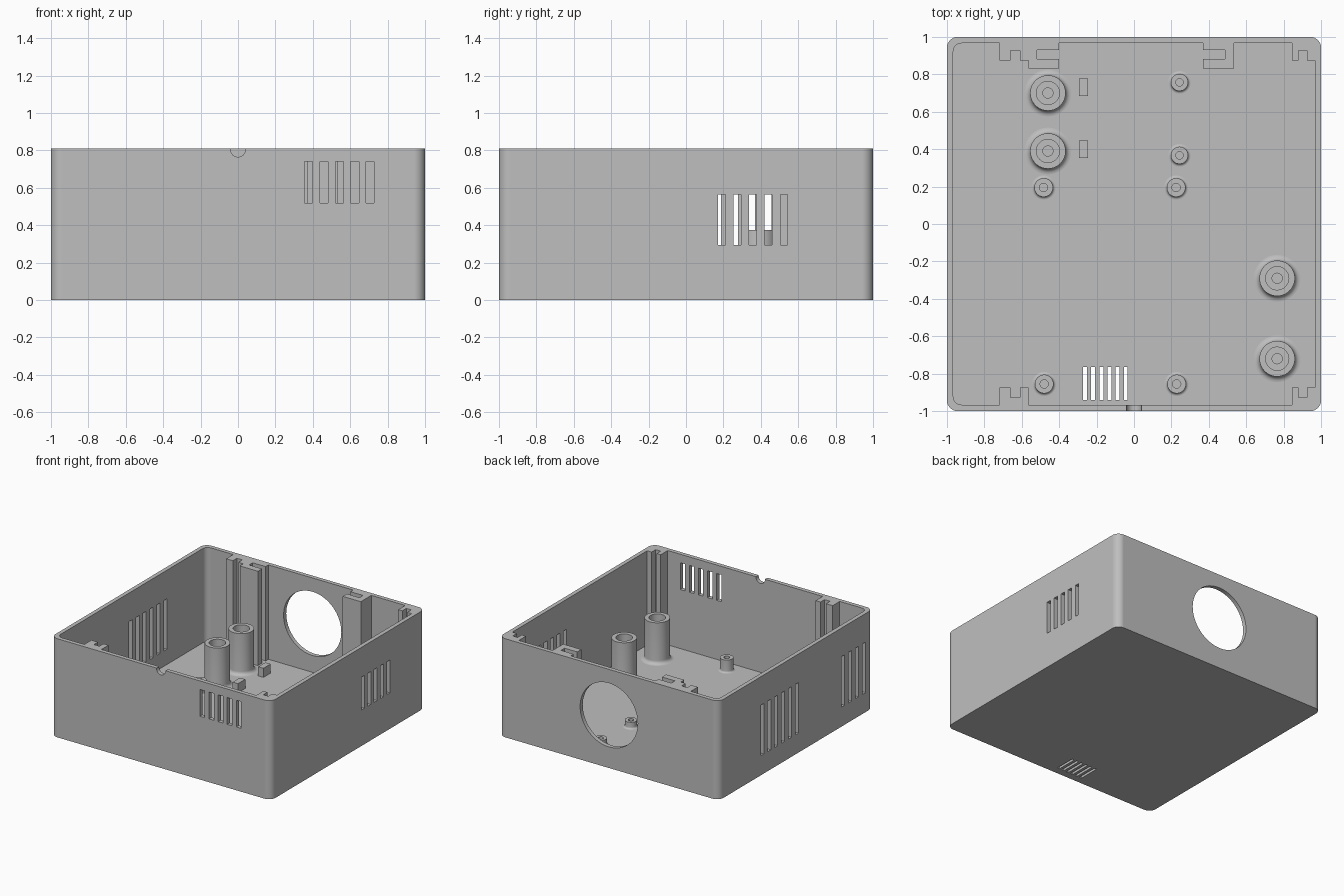
import bpy, bmesh, math
from mathutils import Matrix, Vector

if "Cube" in bpy.data.objects:
    bpy.data.objects.remove(bpy.data.objects["Cube"])

grey = bpy.data.materials.new("light_grey_plastic")
grey.use_nodes = True
grey.diffuse_color = (0.52, 0.52, 0.52, 1)
grey.node_tree.nodes["Principled BSDF"].inputs["Base Color"].default_value = grey.diffuse_color

HEIGHT, FLOOR, INNER = 0.81, 0.035, 0.966


def make_object(name, bm):
    bmesh.ops.recalc_face_normals(bm, faces=bm.faces[:])
    mesh = bpy.data.meshes.new(name)
    bm.to_mesh(mesh)
    bm.free()
    mesh.materials.append(grey)
    obj = bpy.data.objects.new(name, mesh)
    bpy.context.collection.objects.link(obj)
    return obj


def select(obj):
    bpy.ops.object.select_all(action='DESELECT')
    obj.select_set(True)
    bpy.context.view_layer.objects.active = obj


def smooth(obj):
    select(obj)
    bpy.ops.object.shade_smooth_by_angle(angle=math.radians(35))


def add_prism(bm, points, z0, z1):
    base = bm.faces.new([bm.verts.new((x, y, z0)) for x, y in points])
    grown = bmesh.ops.extrude_face_region(bm, geom=[base])["geom"]
    verts = [v for v in grown if isinstance(v, bmesh.types.BMVert)]
    bmesh.ops.translate(bm, verts=verts, vec=(0, 0, z1 - z0))
    if base.is_valid and len(base.link_loops if hasattr(base, "link_loops") else base.loops) == 0:
        bm.faces.remove(base)


def prism(name, points, z0, z1):
    bm = bmesh.new()
    add_prism(bm, points, z0, z1)
    return make_object(name, bm)


def rounded_square(half, radius, steps=12):
    points = []
    for corner in range(4):
        mid = math.pi / 4 + corner * math.pi / 2
        cx = math.copysign(half - radius, math.cos(mid))
        cy = math.copysign(half - radius, math.sin(mid))
        for i in range(steps + 1):
            a = (corner + i / steps) * math.pi / 2
            points.append((cx + radius * math.cos(a), cy + radius * math.sin(a)))
    return points


def add_box(bm, x0, x1, y0, y1, z0, z1):
    centre = Vector((x0 + x1, y0 + y1, z0 + z1)) / 2
    size = Matrix.Diagonal((x1 - x0, y1 - y0, z1 - z0, 1))
    bmesh.ops.create_cube(bm, size=1, matrix=Matrix.Translation(centre) @ size)


def add_bore(bm, x, y, z, radius):
    turn = Matrix.Rotation(math.pi / 2, 4, 'X')
    bmesh.ops.create_cone(bm, cap_ends=True, segments=64, radius1=radius, radius2=radius,
                          depth=0.2, matrix=Matrix.Translation((x, y, z)) @ turn)


def cut(target, cutter):
    cutter.hide_render = True
    mod = target.modifiers.new("cut", 'BOOLEAN')
    mod.operation, mod.solver, mod.object = 'DIFFERENCE', 'EXACT', cutter
    select(target)
    bpy.ops.object.modifier_apply(modifier=mod.name)
    bpy.data.objects.remove(cutter)


# Open case with rounded corners
case = prism("case_shell", rounded_square(1, 0.06), 0, HEIGHT)
cut(case, prism("cavity_cutter", rounded_square(INNER, 0.045), FLOOR, HEIGHT + 0.1))

# Vents, round back opening and cable notch
bm = bmesh.new()
for i in range(5):
    x = 0.355 + i * 0.0825
    add_box(bm, x, x + 0.043, -1.1, -0.9, 0.52, 0.74)
    y = 0.172 + i * 0.083
    add_box(bm, 0.9, 1.1, y, y + 0.04, 0.295, 0.565)
for i in range(6):
    y = 0.418 - i * 0.09
    add_box(bm, -1.1, -0.9, y, y + 0.04, 0.16, 0.575)
    x = -0.272 + i * 0.0435
    add_box(bm, x, x + 0.021, -0.94, -0.765, -0.1, 0.1)
for i in range(4):
    y = -0.63 - i * 0.091
    add_box(bm, -1.1, -0.9, y, y + 0.04, 0.16, 0.575)
add_bore(bm, 0, 1, 0.435, 0.262)
add_bore(bm, 0, -1, 0.805, 0.04)
cut(case, make_object("opening_cutter", bm))
smooth(case)
weighted = case.modifiers.new("flat_wall_normals", 'WEIGHTED_NORMAL')
weighted.keep_sharp = True


# Slotted guide rails against the front and back walls
def guide_rail(name, x0, s0, s1, x1, side):
    wall, tip, slot = 0.975, 0.875, 0.928
    outline = [(x0, wall), (x0, tip), (s0, tip), (s0, slot),
               (s1, slot), (s1, tip), (x1, tip), (x1, wall)]
    prism(name, [(x, y * side) for x, y in outline], FLOOR, HEIGHT)


for side, label in ((1, "back"), (-1, "front")):
    guide_rail(label + "_right_guide_rail", -0.72, -0.66, -0.61, -0.565, side)
    guide_rail(label + "_left_guide_rail", 0.843, 0.88, 0.925, 0.975, side)


# Hooked brackets either side of the back opening, grooves facing each other
def bracket(name, outer, groove, inner):
    outline = [(outer, 0.975), (outer, 0.83), (inner, 0.83), (inner, 0.883),
               (groove, 0.883), (groove, 0.93), (inner, 0.93), (inner, 0.975)]
    prism(name, outline, FLOOR, HEIGHT)


bracket("back_right_bracket", -0.565, -0.518, -0.4)
bracket("back_left_bracket", 0.535, 0.485, 0.37)


# Screw posts turned from a profile with a flared foot
def post(name, x, y, top, radius, bore, flare, step=None):
    profile = [(radius + flare * (1 - math.sin(a)), FLOOR + flare * (1 - math.cos(a)))
               for a in (i * math.pi / 12 for i in range(7))]
    profile += [(radius, top)]
    if step:
        profile += [(step, top), (step, top - 0.15)]
        profile += [(bore, top - 0.15)]
    else:
        profile += [(bore, top)]
    profile += [(bore, FLOOR + 0.005), (0, FLOOR + 0.005)]
    bm = bmesh.new()
    verts = [bm.verts.new((r, 0, z)) for r, z in profile]
    edges = [bm.edges.new(pair) for pair in zip(verts, verts[1:])]
    bmesh.ops.spin(bm, geom=verts + edges, cent=(0, 0, 0), axis=(0, 0, 1),
                   angle=math.tau, steps=40)
    bmesh.ops.remove_doubles(bm, verts=bm.verts[:], dist=0.0005)
    obj = make_object(name, bm)
    obj.location = (x, y, 0)
    smooth(obj)


for i, (x, y) in enumerate([(-0.46, 0.7), (-0.46, 0.39), (0.765, -0.29), (0.765, -0.72)]):
    post("tall_post_%d" % (i + 1), x, y, 0.375, 0.095, 0.027, 0.03, 0.062)
for i, (x, y) in enumerate([(-0.483, 0.195), (0.225, 0.195), (-0.48, -0.855), (0.228, -0.855)]):
    post("board_post_%d" % (i + 1), x, y, 0.14, 0.05, 0.022, 0.015)
for i, y in enumerate([0.757, 0.367]):
    post("low_post_%d" % (i + 1), 0.243, y, 0.09, 0.046, 0.02, 0.015)

# Small retaining blocks beside the tall posts
for i, y in enumerate([0.73, 0.4]):
    bm = bmesh.new()
    add_box(bm, -0.295, -0.247, y - 0.047, y + 0.047, FLOOR, 0.11)
    make_object("retaining_block_%d" % (i + 1), bm)
